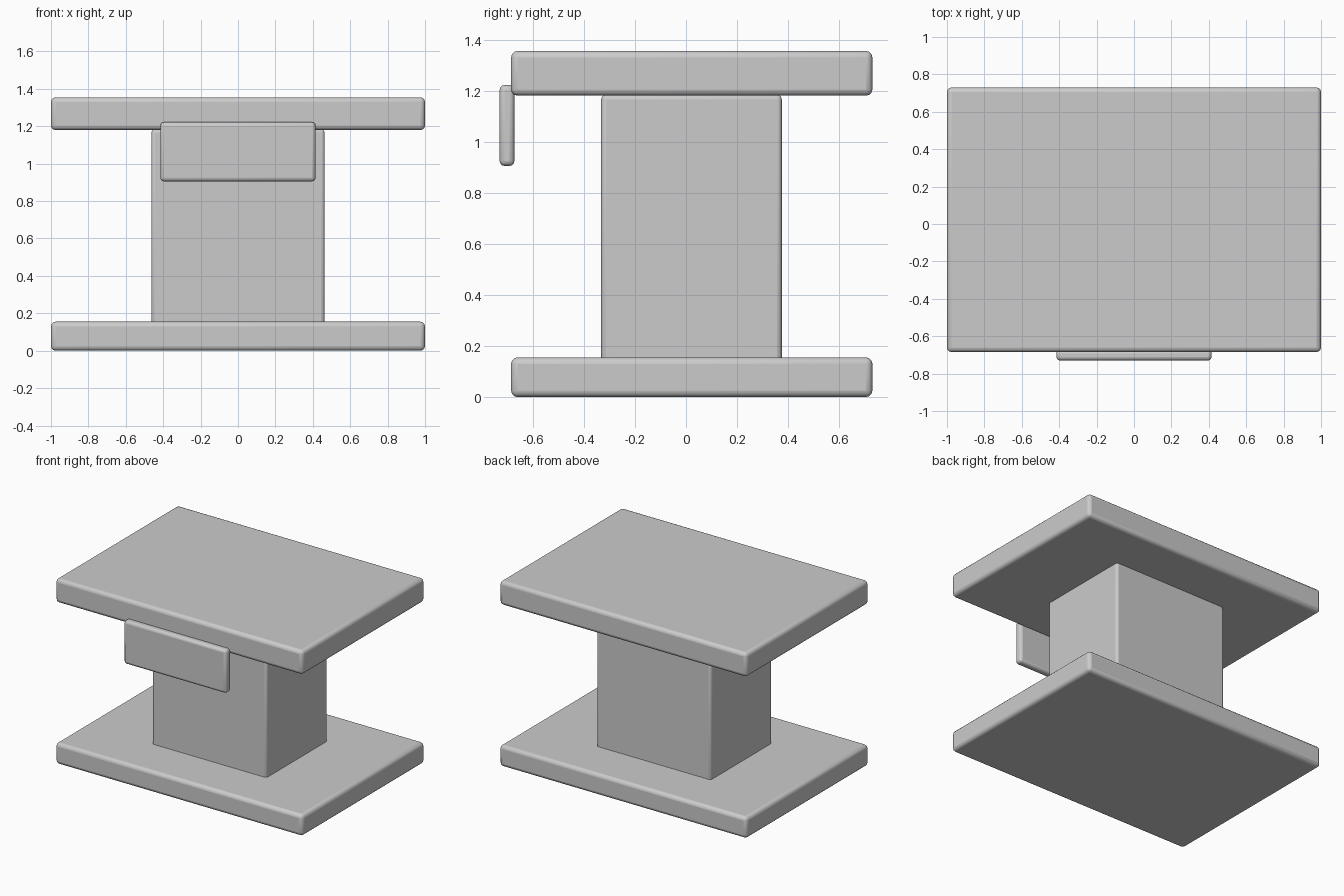
import bpy

if "Cube" in bpy.data.objects:
    bpy.data.objects.remove(bpy.data.objects["Cube"])


def rounded_box(name, x, y, z, radius):
    """Box spanning the given (min, max) ranges with rounded edges."""
    spans = (x, y, z)
    bpy.ops.mesh.primitive_cube_add(size=1, location=[(a + b) / 2 for a, b in spans])
    ob = bpy.context.object
    ob.name = name
    ob.scale = [b - a for a, b in spans]
    bpy.ops.object.transform_apply(location=False, rotation=False, scale=True)
    bevel = ob.modifiers.new("rounded_edges", 'BEVEL')
    bevel.width = radius
    bevel.segments = 3
    bpy.ops.object.shade_smooth_by_angle()
    return ob


# Matching slabs: floor base and table top
slab_y = (-0.685, 0.73)
rounded_box("base", (-1, 1), slab_y, (0, 0.155), 0.025)
rounded_box("table_top", (-1, 1), slab_y, (1.18, 1.355), 0.025)

# Central pedestal, its foot sunk slightly into the base
rounded_box("pedestal", (-0.463, 0.463), (-0.332, 0.375), (0.13, 1.184), 0.018)

# Thin plate hung on the front edge of the top
rounded_box("front_plate", (-0.415, 0.415), (-0.73, -0.672), (0.905, 1.222), 0.02)
